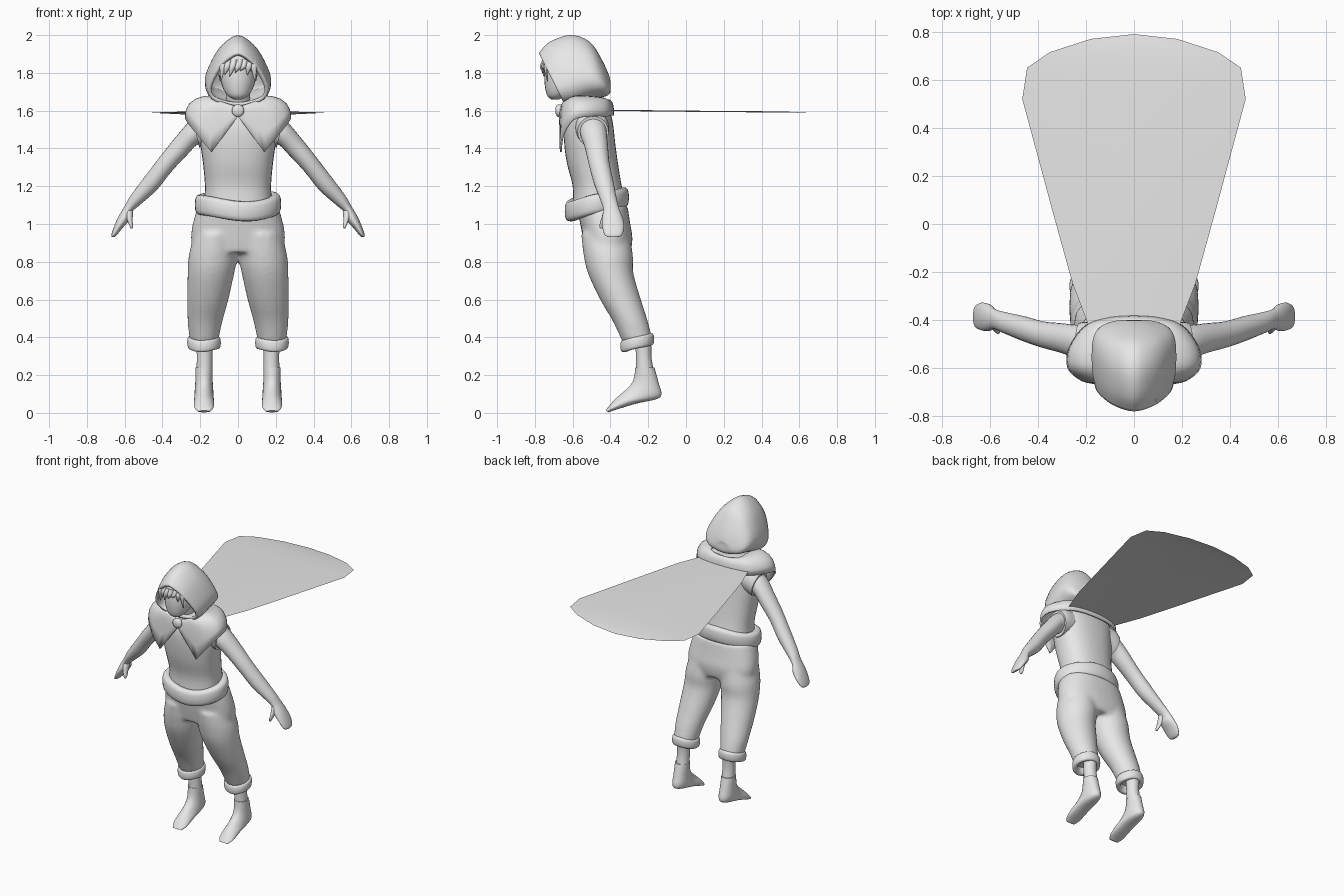
import bpy, bmesh, math
from mathutils import Vector

if "Cube" in bpy.data.objects:
    bpy.data.objects.remove(bpy.data.objects["Cube"])

GREY = bpy.data.materials.new("plain_grey")
GREY.use_nodes = True
GREY.diffuse_color = (0.8, 0.8, 0.8, 1)
GREY.node_tree.nodes["Principled BSDF"].inputs["Base Color"].default_value = (0.8, 0.8, 0.8, 1)


def smooth(pts, steps=4, closed=False):
    """Curve through all points."""
    pts = [Vector(p) for p in pts]
    n, out = len(pts), []
    for i in range(n if closed else n - 1):
        get = lambda j: pts[j % n] if closed else pts[max(0, min(n - 1, j))]
        a, b, c, d = (get(i + k) for k in (-1, 0, 1, 2))
        for s in range(steps):
            t = s / steps
            out.append(b + (c - a) * (t / 2) + (a * 2 - b * 5 + c * 4 - d) * (t * t / 2)
                       + (b * 3 - a - c * 3 + d) * (t ** 3 / 2))
    return out if closed else out + [pts[-1]]


def power(v, k):
    return math.copysign(abs(v) ** k, v)


def circle(n=24, k=1.0):
    return [(power(math.cos(a), k), power(math.sin(a), k))
            for a in (2 * math.pi * i / n for i in range(n))]


def skin(bm, rows, wrap=True, caps=(True, True)):
    """Bridge rows of points with quads."""
    rows = [[bm.verts.new(p) for p in r] for r in rows]
    n = len(rows[0])
    for r, q in zip(rows, rows[1:]):
        for i in range(n if wrap else n - 1):
            j = (i + 1) % n
            bm.faces.new((r[i], r[j], q[j], q[i]))
    for use, r in zip(caps, (rows[0], rows[-1])):
        if use:
            bm.faces.new(r)


def loft(bm, rings, side=(1, 0, 0), shape=None, caps=(True, True)):
    """Each ring: two opposite points and the half width along side."""
    rows = []
    for r in smooth(rings):
        p, q = Vector(r[0:3]), Vector(r[3:6])
        rows.append([(p + q) / 2 + (p - q) / 2 * c + Vector(side) * (r[6] * s)
                     for c, s in shape or circle()])
    skin(bm, rows, True, caps)


def depth(x, rings):
    """Rings running front to back at a given x."""
    return [(x, a, b, x, c, d, w) for a, b, c, d, w in rings]


def across(rings):
    """Rings running from outer edge to inner edge at a given y."""
    return [(a, y, b, c, y, d, w) for a, b, c, d, y, w in rings]


def band(bm, c, rx, ry, rt, h, slope, lump=0.0):
    """Rolled cloth band round an ellipse."""
    rows = []
    for i in range(48):
        a = 2 * math.pi * i / 48
        wave = lump * (math.cos(3 * a + 1) + math.sin(2 * a))
        rows.append([(c[0] + (rx + rt * u) * math.cos(a), c[1] + (ry + rt * u) * math.sin(a),
                      c[2] + h * v + slope * ry * math.sin(a) + wave)
                     for u, v in circle(16, 0.7)])
    skin(bm, rows + rows[:1], True, (False, False))
    bmesh.ops.remove_doubles(bm, verts=bm.verts, dist=1e-5)


def finish(name, bm, mirror=False, angle=50):
    bmesh.ops.recalc_face_normals(bm, faces=bm.faces)
    me = bpy.data.meshes.new(name)
    bm.to_mesh(me)
    bm.free()
    me.materials.append(GREY)
    me.shade_smooth()
    me.set_sharp_from_angle(angle=math.radians(angle))
    ob = bpy.data.objects.new(name, me)
    bpy.context.collection.objects.link(ob)
    if mirror:
        ob.modifiers.new("mirror", "MIRROR").use_mirror_merge = False
    return ob


def part(name, rings, mirror=False, **kw):
    bm = bmesh.new()
    loft(bm, rings, **kw)
    return finish(name, bm, mirror)


# Hood, egg shaped with an open front
half = [(1, 0), (.72, .46), (.25, .78), (-.35, 1), (-.75, .85), (-.95, .4), (-1, 0)]
egg = smooth(half + [(c, -s) for c, s in half[-2:0:-1]], 3, True)
hood = part("hood", depth(0, [
    (-.78, 1.905, -.64, 1.625, .16), (-.72, 1.965, -.58, 1.63, .172),
    (-.61, 2.0, -.51, 1.655, .176), (-.51, 1.965, -.45, 1.67, .168),
    (-.445, 1.87, -.415, 1.68, .135), (-.405, 1.78, -.40, 1.70, .07),
    (-.402, 1.75, -.40, 1.73, .02)]), shape=egg, caps=(False, True))
rim = hood.modifiers.new("thickness", "SOLIDIFY")
rim.thickness, rim.offset = .02, -1

# Head, neck and hair
part("head", depth(0, [
    (-.71, 1.658, -.67, 1.66, .02), (-.735, 1.68, -.63, 1.68, .055),
    (-.747, 1.73, -.57, 1.72, .082), (-.75, 1.79, -.53, 1.78, .095),
    (-.74, 1.85, -.53, 1.86, .09), (-.70, 1.89, -.58, 1.90, .05)]))
part("neck", depth(0, [(-.60, 1.58, -.46, 1.58, .07), (-.66, 1.74, -.54, 1.74, .06)]))
part("hair_cap", depth(0, [
    (-.755, 1.83, -.52, 1.72, .10), (-.758, 1.86, -.50, 1.79, .108),
    (-.735, 1.90, -.50, 1.86, .09), (-.68, 1.92, -.56, 1.91, .04)]))
bm = bmesh.new()
for root, tip, z in [(-.075, -.09, 1.76), (-.05, -.07, 1.79), (-.02, -.045, 1.78), (.01, -.015, 1.80),
                     (.035, .012, 1.81), (.06, .05, 1.79), (.08, .09, 1.755)]:
    y = -.752 + abs(root) * .3
    mid = root * .6 + tip * .4
    loft(bm, [(root - .016, y, 1.87, root + .016, y, 1.87, .012),
              (mid - .016, y - .012, 1.83, mid + .016, y - .012, 1.83, .012),
              (tip - .002, y - .005, z, tip + .002, y - .005, z, .002)],
         side=(0, 1, 0), shape=circle(8))
finish("hair_fringe", bm)

# Pointed collar draped over the shoulders, and its button
start, tip = Vector((0, -.66, 1.62, 0, -.672, 1.57)), Vector((.09, -.65, 1.65, .14, -.668, 1.38))
edge = [start.lerp(tip, i / 4) for i in range(4)] + smooth([
    tip, (.11, -.63, 1.66, .215, -.655, 1.47), (.12, -.59, 1.68, .277, -.60, 1.55),
    (.125, -.52, 1.68, .27, -.51, 1.57), (.11, -.44, 1.67, .20, -.42, 1.57),
    (.06, -.42, 1.66, .10, -.387, 1.575), (0, -.41, 1.66, 0, -.38, 1.575)])
rows = []
for e in edge:
    p, q = Vector(e[0:3]), Vector(e[3:6])
    bend = Vector((q.x, q.y, p.z))
    rows.append([p.lerp(bend, t).lerp(bend.lerp(q, t), t) for t in (0, .2, .4, .6, .8, 1)])
bm = bmesh.new()
skin(bm, rows, False, (False, False))
collar = finish("collar", bm, True)
collar.modifiers["mirror"].use_mirror_merge = True
collar.modifiers.new("thickness", "SOLIDIFY").thickness = .01
part("collar_button", [(0, y, 1.6 + r, 0, y, 1.6 - r, r)
                       for y, r in ((-.66, .032), (-.68, .032), (-.69, .018))])

# Sleeveless top with armhole edges
part("torso", depth(0, [
    (-.60, 1.10, -.32, 1.13, .18), (-.60, 1.20, -.34, 1.20, .175),
    (-.63, 1.32, -.36, 1.32, .185), (-.645, 1.43, -.375, 1.43, .20),
    (-.645, 1.52, -.385, 1.52, .205), (-.62, 1.60, -.40, 1.59, .20),
    (-.58, 1.65, -.43, 1.65, .12)]), shape=circle(32, .85))
part("sleeve_edges", across([
    (.15, 1.61, .14, 1.42, -.50, .09), (.21, 1.60, .18, 1.41, -.495, .088),
    (.245, 1.57, .205, 1.405, -.492, .082)]), True, side=(0, 1, 0))

# Bare arms, hands and thumbs
part("arms", across([
    (.17, 1.60, .15, 1.44, -.49, .07), (.255, 1.545, .215, 1.42, -.49, .07),
    (.33, 1.46, .27, 1.365, -.475, .062), (.41, 1.36, .35, 1.28, -.46, .055),
    (.49, 1.255, .43, 1.18, -.435, .052), (.565, 1.155, .515, 1.105, -.41, .044),
    (.60, 1.095, .565, 1.06, -.395, .042), (.63, 1.045, .575, 1.02, -.39, .055),
    (.655, .99, .61, .98, -.385, .058), (.67, .945, .645, .938, -.385, .045),
    (.668, .93, .66, .93, -.385, .02)]), True, side=(0, 1, 0))
part("thumbs", across([
    (.60, 1.075, .555, 1.07, -.41, .025), (.59, 1.03, .558, 1.02, -.428, .022),
    (.574, .99, .556, .988, -.442, .016), (.567, .975, .56, .975, -.445, .006)]),
    True, side=(0, 1, 0))

# Baggy trousers: hips and both legs fused
bm = bmesh.new()
loft(bm, depth(0, [
    (-.58, 1.08, -.31, 1.10, .215), (-.56, 1.0, -.295, 1.0, .24),
    (-.545, .92, -.283, .92, .25), (-.53, .85, -.295, .84, .235)]), shape=circle(32, .85))
for s in (-1, 1):
    loft(bm, [r for x, ring in [
        (.115, (-.555, .95, -.30, .95, .115)), (.13, (-.545, .85, -.28, .83, .13)),
        (.143, (-.52, .74, -.278, .74, .124)), (.16, (-.455, .60, -.238, .60, .11)),
        (.175, (-.385, .48, -.20, .48, .092)), (.18, (-.335, .37, -.178, .39, .076))]
        for r in depth(s * x, [ring])])
trousers = finish("trousers", bm)
fuse = trousers.modifiers.new("fuse", "REMESH")
fuse.mode, fuse.voxel_size, fuse.use_smooth_shade = "VOXEL", .012, True
soft = trousers.modifiers.new("soften", "SMOOTH")
soft.factor, soft.iterations = .5, 10

# Rolled waist band and trouser cuffs
bm = bmesh.new()
band(bm, (0, -.472, 1.105), .198, .14, .03, .053, .23, .005)
finish("waist_band", bm)
bm = bmesh.new()
band(bm, (.18, -.258, .372), .072, .072, .017, .032, .23, .002)
finish("trouser_cuffs", bm, True)

# Ankles and pointed shoes
part("ankles", depth(.177, [(-.27, .40, -.18, .40, .045), (-.265, .30, -.183, .30, .041),
                            (-.265, .22, -.17, .22, .043)]), True)
part("shoes", depth(.18, [
    (-.268, .24, -.167, .24, .046), (-.277, .18, -.145, .16, .046),
    (-.30, .14, -.13, .10, .049), (-.345, .10, -.155, .073, .051),
    (-.38, .068, -.26, .05, .053), (-.41, .033, -.36, .02, .05),
    (-.425, .012, -.41, .003, .032)]), True)

# Flat cape streaming out behind
edge = [(.19, -.42, 1.597), (.255, -.25, 1.597), (.33, .02, 1.594), (.465, .52, 1.59), (.445, .65, 1.588),
        (.35, .715, 1.583), (.18, .77, 1.575), (0, .79, 1.571)]
bm = bmesh.new()
skin(bm, [[(x * t, y, z + .006 * (1 - t * t) * (y < .6)) for t in (-1, -.5, 0, .5, 1)]
          for x, y, z in edge], False, (False, False))
bmesh.ops.remove_doubles(bm, verts=bm.verts, dist=1e-5)
for f in bm.faces:
    f.normal_update()
cape = finish("cape", bm)
